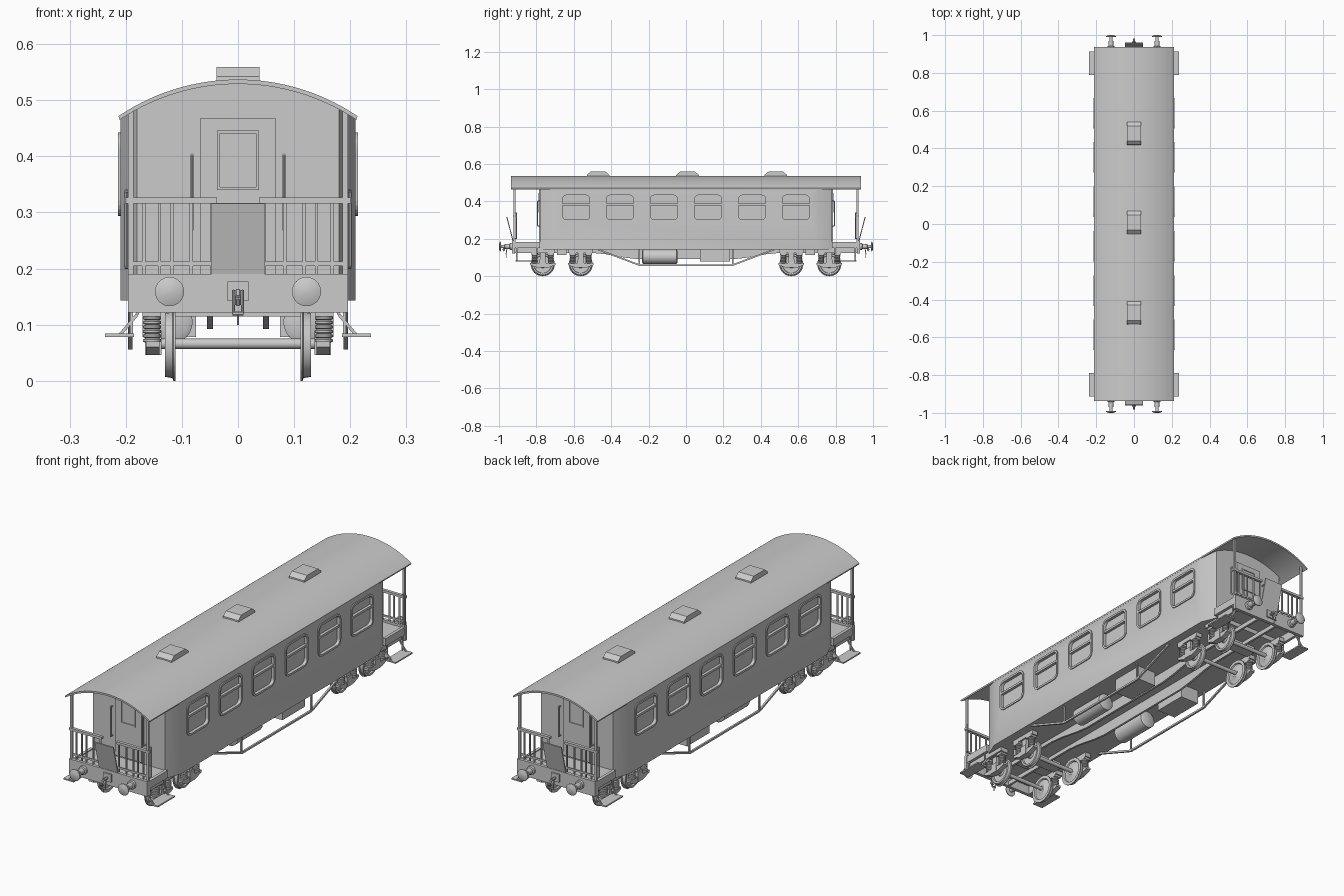
import bpy, bmesh, math
from mathutils import Vector

if "Cube" in bpy.data.objects:
    bpy.data.objects.remove(bpy.data.objects["Cube"])


def finish(name, bm, mirror="", smooth=False):
    """Turn a bmesh into an object, mirrored about the world axes named."""
    bmesh.ops.remove_doubles(bm, verts=bm.verts, dist=1e-5)
    bmesh.ops.recalc_face_normals(bm, faces=bm.faces)
    if smooth:
        for f in bm.faces:
            f.smooth = True
        for e in bm.edges:
            e.smooth = e.calc_face_angle(0) < math.radians(35)
    me = bpy.data.meshes.new(name)
    bm.to_mesh(me)
    bm.free()
    ob = bpy.data.objects.new(name, me)
    bpy.context.collection.objects.link(ob)
    if mirror:
        m = ob.modifiers.new("mirror", 'MIRROR')
        m.use_axis = ("x" in mirror, "y" in mirror, False)
        m.use_mirror_merge = False
    return ob


def loft(bm, rings, caps=True, closed=False):
    vs = [[bm.verts.new(p) for p in r] for r in rings]
    n = len(vs[0])
    pairs = list(zip(vs, vs[1:])) + ([(vs[-1], vs[0])] if closed else [])
    for a, b in pairs:
        for i in range(n):
            bm.faces.new((a[i], a[(i + 1) % n], b[(i + 1) % n], b[i]))
    if caps and not closed:
        bm.faces.new(vs[0])
        bm.faces.new(vs[-1])


def add_box(bm, x, y, z):
    loft(bm, [[(x[0], y[0], k), (x[1], y[0], k), (x[1], y[1], k), (x[0], y[1], k)] for k in z])


def box(name, x, y, z, mirror=""):
    bm = bmesh.new()
    add_box(bm, x, y, z)
    return finish(name, bm, mirror)


def add_path(bm, pts, r, sides=8):
    for p, q in zip(pts, pts[1:]):
        p, q = Vector(p), Vector(q)
        d = (q - p).normalized()
        u = d.cross(Vector((0, 1, 0) if abs(d.y) < .9 else (1, 0, 0))).normalized()
        v = d.cross(u)
        ang = [math.tau * (i + .5) / sides for i in range(sides)]
        loft(bm, [[o + r * (u * math.cos(a) + v * math.sin(a)) for a in ang] for o in (p, q)])


def path(name, pts, r, mirror="", sides=8):
    bm = bmesh.new()
    add_path(bm, pts, r, sides)
    return finish(name, bm, mirror, sides > 4)


def lathe(name, prof, axis, c, mirror="", n=32):
    """Revolve (offset, radius) pairs around an axis through c."""
    bm, rings = bmesh.new(), []
    for a, r in prof:
        ring = []
        for i in range(n):
            p, q = r * math.cos(math.tau * i / n), r * math.sin(math.tau * i / n)
            o = {"x": (a, p, q), "y": (p, a, q), "z": (p, q, a)}[axis]
            ring.append(Vector(c) + Vector(o))
        rings.append(ring)
    loft(bm, rings)
    return finish(name, bm, mirror, True)


def arc_z(x, top=.537, R=.38):
    return top - R + math.sqrt(R * R - x * x)


def arch(w, y, top, n=32):
    return [(x, y, arc_z(x, top)) for x in (w - 2 * w * i / n for i in range(n + 1))]


def rounded(x, yc, zc, w, h, r, n=5):
    pts = []
    for k, (sy, sz) in enumerate(((1, 1), (-1, 1), (-1, -1), (1, -1))):
        for i in range(n + 1):
            a = math.pi / 2 * (k + i / n)
            pts.append((x, yc + sy * (w / 2 - r) + r * math.cos(a), zc + sz * (h / 2 - r) + r * math.sin(a)))
    return pts


# Body shell with tapered ends, top following the roof
bm = bmesh.new()
loft(bm, [[(-w, y, .143), (w, y, .143)] + arch(w, y, .531)
          for y, w in ((-.78, .18), (-.71, .209), (.71, .209), (.78, .18))])
body = finish("body", bm, smooth=True)

# Windows: recess cutter, frame, sash bar
cut, fr = bmesh.new(), bmesh.new()
for yc in (.118, .353, .587):
    loft(cut, [rounded(x, yc, .368, .144, .131, .02) for x in (.199, .23)])
    o, i = (.162, .149, .028), (.144, .131, .02)
    loft(fr, [rounded(.2, yc, .368, *o), rounded(.2135, yc, .368, *o),
              rounded(.2135, yc, .368, *i), rounded(.2, yc, .368, *i)], closed=True)
    add_box(fr, (.198, .2115), (yc - .073, yc + .073), (.378, .388))
cutter = finish("window_cutter", cut, "xy")
cutter.hide_render = True
cutter.hide_viewport = True
b = body.modifiers.new("windows", 'BOOLEAN')
b.operation, b.object, b.solver = 'DIFFERENCE', cutter, 'EXACT'
finish("window_frames", fr, "xy")

# Roof sheet and vents
bm = bmesh.new()
loft(bm, [arch(.213, y, .537) + arch(.211, y, .529)[::-1] for y in (-.936, .936)])
finish("roof", bm, smooth=True)
for yc in (-.47, .008, .48):
    bm = bmesh.new()
    loft(bm, [[(-.038, yc - l, z), (.038, yc - l, z), (.038, yc + l, z), (-.038, yc + l, z)]
              for z, l in ((.525, .062), (.542, .06), (.559, .04))])
    finish("roof_vent", bm)

# End doors with window and grab rails
bm = bmesh.new()
add_box(bm, (-.067, .067), (-.785, -.775), (.186, .468))
finish("end_door", bm, "y")
bm = bmesh.new()
for x in ((-.037, -.032), (.032, .037)):
    add_box(bm, x, (-.789, -.78), (.34, .446))
for z in ((.34, .345), (.441, .446)):
    add_box(bm, (-.032, .032), (-.789, -.78), z)
finish("door_window_frame", bm, "y")
path("door_grab_rail", [(.082, -.778, .27), (.082, -.795, .27), (.082, -.795, .402), (.082, -.778, .402)], .003, "xy")

# End platforms, beams and side sills
box("platform_floor", (-.18, .18), (-.925, -.77), (.163, .18), "y")
box("end_beam", (-.196, .196), (-.93, -.915), (.122, .19), "y")
box("end_sill", (.165, .178), (-.92, -.70), (.125, .165), "xy")
box("platform_edge", (.18, .194), (-.92, -.78), (.15, .184), "xy")

# Platform railings and roof posts
bm = bmesh.new()
add_box(bm, (.037, .201), (-.924, -.91), (.316, .327))
add_box(bm, (.04, .195), (-.92, -.914), (.205, .213))
add_box(bm, (.186, .196), (-.922, -.912), (.18, .482))
for x in (.046, .083, .118, .14, .168):
    add_box(bm, (x - .003, x + .003), (-.92, -.914), (.18, .318))
finish("end_railing", bm, "xy")
path("corner_grab_rail", [(.193, -.915, .202), (.2, -.905, .202), (.2, -.905, .338), (.193, -.915, .338)], .003, "xy")

# Tilted gangway plate
bm = bmesh.new()
loft(bm, [[(-.047, y, z), (.047, y, z), (.047, y + .005, z + .001), (-.047, y + .005, z + .001)]
          for y, z in ((-.928, .19), (-.96, .316))])
finish("gangway_plate", bm, "y")

# Buffers and coupling hook
lathe("buffer", [(0, .019), (.012, .019), (.014, .013), (.04, .013), (.041, .009), (.06, .009),
                 (.062, .026), (.066, .026), (.07, .016), (.0715, .001)], "y", (.122, .929, .159), "xy")
box("coupling_plate", (-.019, .019), (-.937, -.928), (.142, .177), "y")
path("coupling_hook", [(0, -.93, .158), (0, -.965, .158), (0, -.978, .148), (0, -.97, .137)], .006, "y")
bm = bmesh.new()
for x in (-.008, .008):
    add_path(bm, [(x, -.955, .162), (x, -.962, .12)], .0025)
add_path(bm, [(-.01, -.962, .12), (.01, -.962, .12)], .004)
add_path(bm, [(0, -.962, .12), (0, -.96, .1)], .002)
finish("coupling_link", bm, "y", True)

# Boarding steps with hangers
box("step", (.185, .237), (-.912, -.79), (.078, .084), "xy")
for y in (-.905, -.797):
    path("step_hanger", [(.172, y, .14), (.18, y, .118), (.212, y, .08)], .004, "xy", 4)
    path("step_strut", [(.19, y, .155), (.19, y, .08)], .004, "xy", 4)

# Truss rods and fish-bellied centre sills
path("truss_rod", [(.192, .47, .143), (.192, .25, .06), (.192, -.25, .06), (.192, -.47, .143)], .006, "x", 4)
path("truss_post", [(.192, .25, .06), (.192, .25, .145)], .005, "xy", 4)
prof = [(-.92, .145), (-.92, .125), (-.5, .125), (-.43, .118), (-.33, .1), (-.26, .092)]
prof = prof + [(-y, z) for y, z in prof[::-1]]
bm = bmesh.new()
loft(bm, [[(x, y, z) for y, z in prof] for x in (.045, .055)])
finish("centre_sill", bm, "x")

# Underfloor tanks and equipment boxes
lathe("air_tank", [(-.095, .03), (-.09, .039), (.09, .039), (.095, .03)], "y", (.12, -.14, .105), "x")
box("equipment_box", (.075, .17), (.075, .235), (.078, .145), "x")

# Wheelsets with axle boxes, spring beams and coil springs
for y in (.563, .766):
    lathe("wheel", [(.111, .011), (.111, .016), (.114, .02), (.117, .047), (.111, .05), (.111, .064), (.115, .064),
                    (.117, .059), (.13, .057), (.13, .048), (.123, .046), (.122, .02), (.13, .016), (.13, .011)],
          "x", (0, y, .064), "xy")
    lathe("axle", [(-.15, .009), (.15, .009)], "x", (0, y, .066), "y", 20)
    bm = bmesh.new()
    add_box(bm, (.136, .166), (y - .018, y + .018), (.046, .09))
    add_box(bm, (.142, .16), (y - .014, y + .014), (.09, .143))
    finish("axle_box", bm, "xy")
    bm = bmesh.new()
    loft(bm, [[(x, y + a, z) for a, z in ((-.068, .07), (-.068, .06), (-.03, .046), (.03, .046),
                                          (.068, .06), (.068, .07))] for x in (.14, .164)])
    finish("spring_beam", bm, "xy")
    for s in (-.043, .043):
        ribs = [(.068 + .008 * i + d, r) for i in range(6) for d, r in ((0, .012), (.002, .016), (.006, .016))]
        lathe("coil_spring", ribs + [(.116, .012)], "z", (.153, y + s, 0), "xy", 16)
        box("spring_cap", (.138, .17), (y + s - .017, y + s + .017), (.115, .125), "xy")
    box("bogie_side_frame", (.138, .168), (y - .066, y + .066), (.124, .144), "xy")
box("bogie_bolster", (-.115, .115), (.64, .69), (.115, .145), "y")
